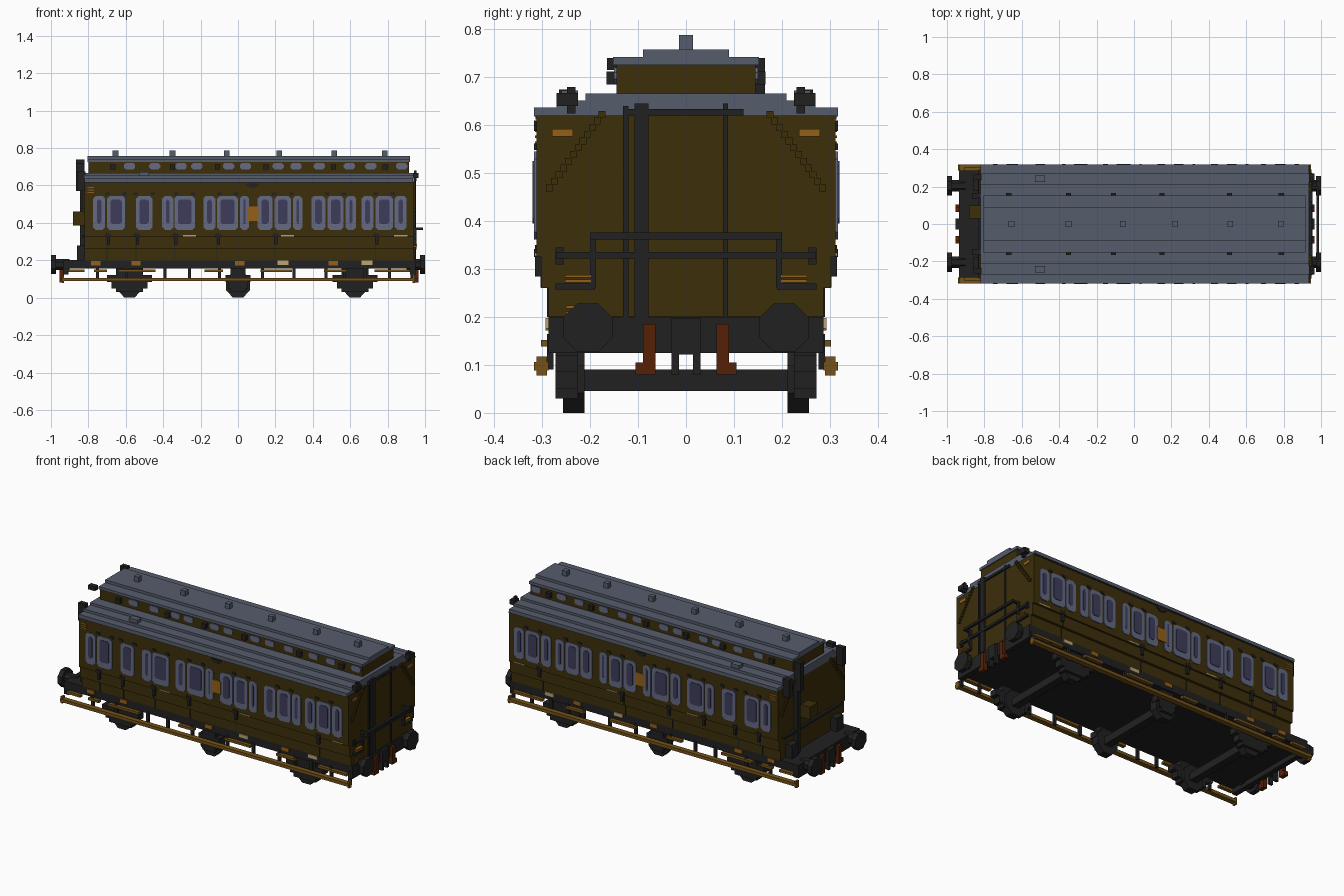
import bpy, math

cube = bpy.data.objects.get("Cube")
if cube:
    bpy.data.objects.remove(cube, do_unlink=True)


def material(name, hex_code):
    rgb = [(int(hex_code[i:i + 2], 16) / 255) ** 2.2 for i in (0, 2, 4)]
    m = bpy.data.materials.new(name)
    m.use_nodes = True
    m.diffuse_color = (*rgb, 1)
    bsdf = m.node_tree.nodes["Principled BSDF"]
    bsdf.inputs["Base Color"].default_value = (*rgb, 1)
    bsdf.inputs["Roughness"].default_value = 0.9
    return m


OLIVE = material("olive body", "3E3212")
BLACK = material("black iron", "262627")
ROOF = material("slate roof", "565D6B")
FRAME = material("window frame", "636982")
GLASS = material("violet glass", "413F5A")
WOOD = material("footboard brown", "74531F")
ORANGE = material("orange plate", "93601F")
RUST = material("rust hose", "552610")
TAN = material("tan label", "B9A374")


class Part:
    """Collects prisms into one named mesh."""

    def __init__(self, name, mat):
        self.name, self.mat, self.verts, self.faces = name, mat, [], []

    def prism(self, outline, lo, hi, axis):
        n, base = len(outline), len(self.verts)
        for d in (lo, hi):
            for a, b in outline:
                self.verts.append((d, a, b) if axis == "x" else (a, d, b))
        self.faces.append([base + i for i in range(n)])
        self.faces.append([base + n + i for i in reversed(range(n))])
        for i in range(n):
            j = (i + 1) % n
            self.faces.append([base + i, base + n + i, base + n + j, base + j])
        return self

    def box(self, x, y, z):
        return self.prism([(x[0], z[0]), (x[1], z[0]), (x[1], z[1]), (x[0], z[1])], y[0], y[1], "y")

    def pair(self, x, y, z):
        """Box on both long sides."""
        self.box(x, y, z)
        return self.box(x, (-y[1], -y[0]), z)

    def pair_prism(self, outline, lo, hi):
        self.prism(outline, lo, hi, "y")
        return self.prism(outline, -hi, -lo, "y")

    def done(self):
        import bmesh
        me = bpy.data.meshes.new(self.name)
        me.from_pydata(self.verts, [], self.faces)
        bm = bmesh.new()
        bm.from_mesh(me)
        bmesh.ops.recalc_face_normals(bm, faces=bm.faces)
        bm.to_mesh(me)
        bm.free()
        me.materials.append(self.mat)
        ob = bpy.data.objects.new(self.name, me)
        bpy.context.collection.objects.link(ob)


def mirrored(half):
    return half + [(-a, b) for a, b in reversed(half)]


def clipped(x0, x1, z0, z1, c):
    return [(x0 + c, z0), (x1 - c, z0), (x1, z0 + c), (x1, z1 - c),
            (x1 - c, z1), (x0 + c, z1), (x0, z1 - c), (x0, z0 + c)]


def around(c, r):
    return (c - r, c + r)


# Body with stepped tumblehome, and stepped roof
SIDE = 0.312
Part("body", OLIVE).prism(mirrored([(.287, .2), (.287, .26), (.302, .26), (.302, .325),
     (SIDE, .325), (SIDE, .62)]), -.82, .94, "x").done()
Part("main_roof", ROOF).prism(mirrored([(.317, .618), (.317, .637), (.27, .637), (.27, .652),
     (.21, .652), (.21, .666)]), -.82, .935, "x").done()
Part("clerestory_walls", OLIVE).box((-.8, .915), (-.145, .145), (.66, .73)).done()
Part("clerestory_roof", ROOF).prism(mirrored([(.152, .726), (.152, .742), (.09, .742),
     (.09, .758)]), -.805, .92, "x").done()

# Roof vents and side lamps
vents, lamps = Part("roof_vents", ROOF), Part("clerestory_lamps", BLACK)
for x in (-.655, -.35, -.06, .22, .515, .785):
    vents.box(around(x, .015), (-.015, .015), (.75, .788))
vents.pair((-.53, -.475), (.225, .26), (.64, .672))
for x in (-.67, -.35, -.11, .15, .51, .787):
    lamps.pair(around(x, .014), (.14, .166), (.685, .712))
vents.done()
lamps.done()

clere = Part("clerestory_windows", FRAME)
for px in (-.58, -.445, -.305, -.22, -.05, .04, .215, .31, .435, .595, .71, .875):
    clere.pair_prism(clipped(px - .03, px + .03, .686, .72, .01), .14, .15)
clere.done()

# Window panes, wide ones in the doors
narrow = [(-.775, -.71), (-.405, -.345), (-.185, -.12), (.01, .06), (.105, .185), (.293, .345),
          (.392, .468), (.575, .632), (.66, .725), (.838, .902)]
wide = [(-.7, -.603), (-.545, -.458), (-.34, -.23), (-.112, 0), (.195, .283), (.478, .565), (.735, .828)]
frames, glass = Part("window_frames", FRAME), Part("window_glass", GLASS)
doors = Part("door_seams", BLACK)
for panes, inset in ((narrow, .02), (wide, .018)):
    for a, b in panes:
        frames.pair_prism(clipped(a, b, .362, .545, .015), SIDE - .005, SIDE + .005)
        glass.pair_prism(clipped(a + inset, b - inset, .395, .525, .01), SIDE - .005, SIDE + .008)
for a, b in wide:
    c = (a + b) / 2
    if b - a > .087:
        doors.pair((a - .003, a + .001), (.3, SIDE + .003), (.325, .35))
        doors.pair((a - .003, a + .001), (.28, .304), (.262, .325))
        doors.pair((a - .003, a + .001), (.28, .29), (.2, .26))
        doors.pair((a - .01, a + .022), (.3, .317), (.325, .342))
        doors.pair((a, a + .016), (.29, .315), (.285, .325))
    doors.pair(around(c - .045, .012), (.3, .317), (.548, .562))
    doors.pair(around(c + .045, .012), (.3, .317), (.548, .562))
doors.pair((.045, .11), (.3, .317), (.598, .61))
doors.pair((.06, .095), (.3, .317), (.588, .6))
doors.pair((-.82, .94), (.3, SIDE + .002), (.612, .62))
for p in (frames, glass, doors):
    p.done()

# Painted plates and labels
plates, labels = Part("orange_plates", ORANGE), Part("tan_labels", TAN)
plates.pair((.048, .11), (.3, SIDE + .007), (.41, .487))
for z in (.56, .573, .586):
    plates.pair((-.805, -.77), (.3, SIDE + .003), (z, z + .006))
for x in (-.76, -.545, .01, .51):
    plates.pair(around(x, .025), (.27, .293), (.172, .196))
for y in (-.258, .258):
    plates.box((.935, .944), around(y, .022), (.577, .592))
for x in (-.26, .265, .87):
    labels.pair(around(x, .035), (.3, SIDE + .004), (.327, .334))
for x in (.24, .69):
    labels.pair(around(x, .03), (.27, .293), (.176, .198))
plates.done()
labels.done()

# Underframe with end beams
frame = Part("underframe", BLACK)
frame.box((-.93, .945), (-.287, .287), (.155, .201))
frame.box((-.935, -.905), (-.287, .287), (.125, .2))
frame.box((.92, .95), (-.287, .287), (.125, .2))
frame.done()

# Wheels, axles and springs
wheels, gear = Part("wheels", BLACK), Part("axles_and_springs", BLACK)
for x, spread in ((-.58, .12), (0, .068), (.625, .12)):
    ring = [(x + .07 * math.cos(math.radians(t)), .07 * (1 + math.sin(math.radians(t)) / math.cos(math.pi / 8)))
            for t in (22.5 + 45 * i for i in range(8))]
    ring = [(a, max(b, 0)) for a, b in ring]
    wheels.pair_prism(ring, .212, .257)
    gear.box(around(x, .022), (-.215, .215), (.046, .09))
    gear.pair(around(x, spread), (.225, .272), (.085, .12))
    gear.pair(around(x, spread * .8), (.225, .272), (.05, .085))
    gear.pair(around(x, spread * .6), (.225, .272), (.03, .16))
wheels.done()
gear.done()

# Footboards on hangers
boards, hangers = Part("footboards", WOOD), Part("footboard_hangers", BLACK)
boards.pair((-.94, .945), (.287, .317), (.088, .106))
for a, b in ((-.91, -.82), (-.77, -.7), (-.64, -.44), (-.18, -.08), (.12, .29), (.46, .58), (.73, .92)):
    boards.pair((a, b), (.28, .302), (.138, .152))
for x in (-.75, -.595, -.39, -.26, -.1, .13, .3, .47, .57, .68, .81, .93):
    hangers.pair(around(x, .008), (.276, .29), (.09, .165))
for x in (-.935, .94):
    boards.pair(around(x, .006), (.29, .312), (.078, .118))
boards.done()
hangers.done()

# Buffers, coupling and hoses at both ends
buffers, coupling, hoses = Part("buffers", BLACK), Part("couplings", BLACK), Part("brake_hoses", RUST)
for s, beam in ((-1, .93), (1, .94)):
    for y in (-.205, .205):
        disc = clipped(y - .052, y + .052, .127, .228, .03)
        buffers.prism(disc, *sorted((s * .972, s)), "x")
        buffers.prism(clipped(y - .03, y + .03, .148, .206, .015), *sorted((s * .9, s * .98)), "x")
    xs = sorted((s * beam, s * (beam + .025)))
    coupling.box(xs, (-.03, .03), (.122, .197))
    coupling.pair(xs, (.015, .03), (.08, .125))
    coupling.box(xs, (-.015, .015), (.14, .18))
    for y in (-.077, .077):
        hoses.box(xs, around(y, .013), (.08, .185))
        hoses.box(xs, around(y + math.copysign(.008, y), .02), (.08, .105))
for p in (buffers, coupling, hoses):
    p.done()

# Railings, pipes and brackets on the +x end
rails = Part("end_railings", BLACK)
rails.box((.975, .99), (-.2, .2), (.362, .376))
rails.box((.94, .955), (-.27, .27), (.322, .336))
rails.box((.938, .95), (-.13, .12), (.62, .634))
rails.box((.938, .952), (-.107, -.078), (.2, .645))
rails.box((.938, .948), (-.131, -.12), (.2, .64))
rails.box((.938, .945), (.077, .088), (.2, .645))
rails.pair((.94, .99), (.188, .2), (.362, .376))
rails.pair((.94, .955), (.188, .2), (.262, .37))
rails.pair((.94, .955), (.19, .272), (.257, .27))
rails.pair((.94, .95), (.255, .272), (.31, .345))
rails.pair((.935, .965), (.225, .27), (.64, .667))
rails.pair((.94, .955), (.23, .248), (.625, .68))
rails.done()
brass = Part("end_grab_bars", ORANGE)
for z in (.272, .282):
    brass.pair((.94, .956), (.198, .252), (z, z + .006))
for z in (.206, .218):
    brass.box((.938, .946), (-.25, -.228), (z, z + .006))
brass.done()

# Stepped diagonal mouldings on both ends
steps = Part("diagonal_mouldings", OLIVE)
for i in range(12):
    y, z = .175 + i * .01, .63 - i * .014
    for xs in ((.938, .95), (-.832, -.818)):
        steps.pair(xs, (y - .007, y + .007), (z - .014, z))
steps.done()

# Pipes, lamp posts and box on the -x end
pipes = Part("platform_pipes", BLACK)
pipes.box((-.845, -.82), (.14, .165), (.2, .74))
pipes.box((-.865, -.845), (.135, .165), (.57, .74))
pipes.box((-.865, -.82), (-.165, -.135), (.715, .74))
pipes.pair((-.86, -.815), (.235, .265), (.57, .675))
pipes.pair((-.86, -.82), (.18, .24), (.2, .28))
pipes.box((-.835, -.82), (-.27, .27), (.322, .336))
pipes.done()
Part("platform_box", OLIVE).box((-.882, -.82), (.03, .1), (.385, .46)).done()
